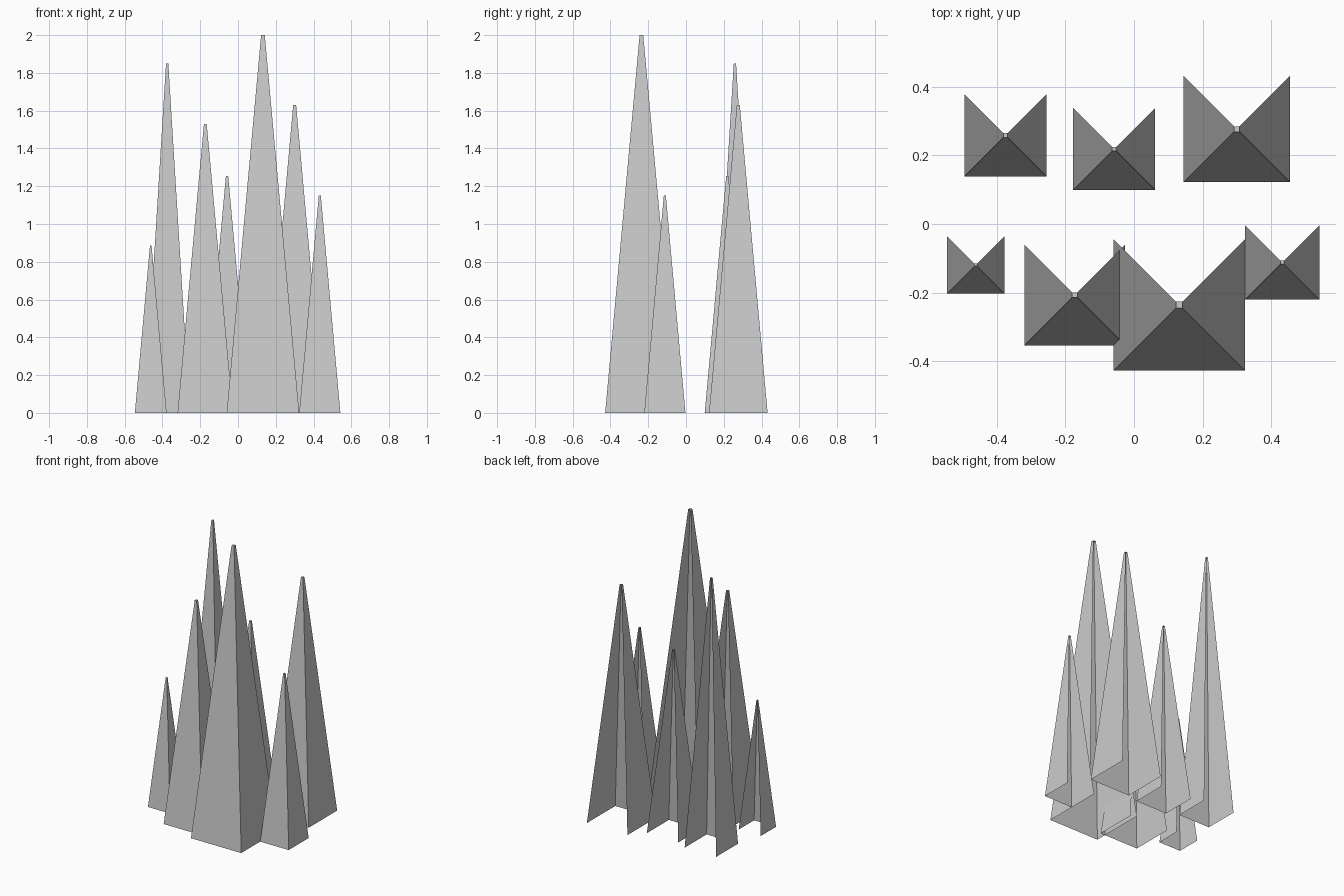
import bpy

if "Cube" in bpy.data.objects:
    bpy.data.objects.remove(bpy.data.objects["Cube"])

# centre x, centre y, half base width, height
SPIKES = [
    (-0.375, 0.259, 0.120, 1.85),
    (-0.058, 0.219, 0.120, 1.255),
    (0.300, 0.277, 0.155, 1.63),
    (-0.462, -0.119, 0.084, 0.885),
    (-0.173, -0.207, 0.147, 1.53),
    (0.132, -0.236, 0.192, 2.0),
    (0.433, -0.112, 0.109, 1.15),
]
CORNERS = [(-1, 1), (-1, -1), (1, -1), (1, 1)]  # back left round to back right


def spike(name, cx, cy, half, height):
    """Tapered square shell: left, front, right and tiny cap; open at back and base."""
    top = half * 0.05
    verts = [(x * r, y * r, z) for r, z in ((half, 0), (top, height)) for x, y in CORNERS]
    faces = [(i, i + 1, i + 5, i + 4) for i in range(3)] + [(4, 5, 6, 7)]
    mesh = bpy.data.meshes.new(name)
    mesh.from_pydata(verts, [], faces)
    mesh.update()
    obj = bpy.data.objects.new(name, mesh)
    obj.location = (cx, cy, 0)
    bpy.context.collection.objects.link(obj)


# Cluster of spikes: back row of three, front row of four
for n, data in enumerate(SPIKES):
    spike(f"{'back' if n < 3 else 'front'}_spike_{n + 1}", *data)
